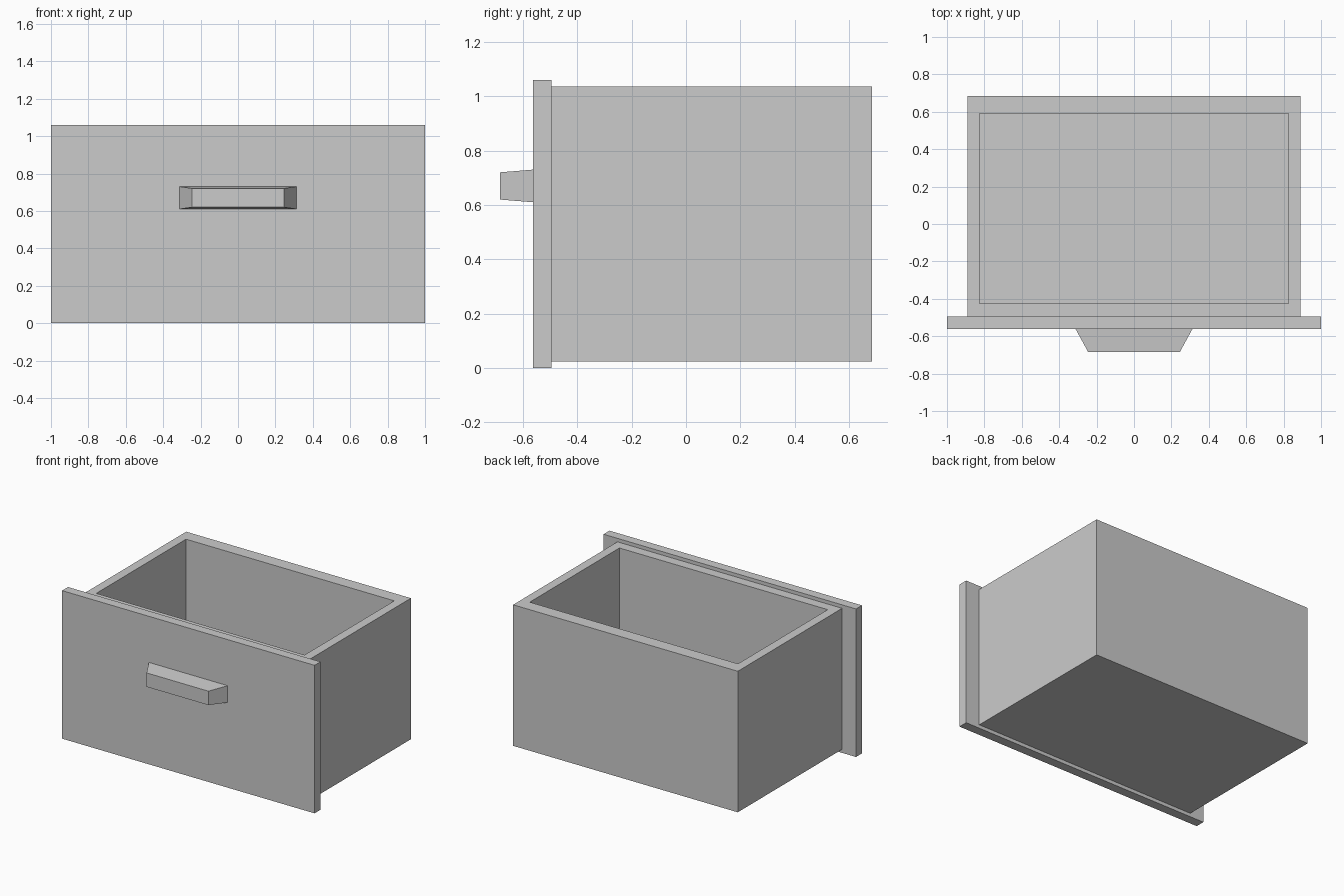
import bpy
import bmesh
from mathutils import Vector

if "Cube" in bpy.data.objects:
    bpy.data.objects.remove(bpy.data.objects["Cube"], do_unlink=True)

GREY = (0.6, 0.6, 0.6, 1.0)
grey = bpy.data.materials.new("plain_grey")
grey.use_nodes = True
grey.diffuse_color = GREY
grey.node_tree.nodes["Principled BSDF"].inputs["Base Color"].default_value = GREY


def box_mesh(low, high):
    """Box between two opposite corners."""
    bm = bmesh.new()
    bmesh.ops.create_cube(bm, size=1)
    low, high = Vector(low), Vector(high)
    for v in bm.verts:
        v.co = Vector([high[i] if v.co[i] > 0 else low[i] for i in range(3)])
    return bm


def finish(bm, name):
    bmesh.ops.recalc_face_normals(bm, faces=bm.faces)
    mesh = bpy.data.meshes.new(name)
    bm.to_mesh(mesh)
    bm.free()
    mesh.materials.append(grey)
    obj = bpy.data.objects.new(name, mesh)
    bpy.context.collection.objects.link(obj)


# Open drawer box: inset the top face to the rim, then sink it to the floor
bm = box_mesh((-0.89, -0.495, 0.025), (0.89, 0.685, 1.035))
top = max(bm.faces, key=lambda f: f.calc_center_median().z)
bmesh.ops.inset_individual(bm, faces=[top], thickness=0.05)
for v in top.verts:
    v.co.x = 0.825 if v.co.x > 0 else -0.825
    v.co.y = 0.59 if v.co.y > 0 else -0.425
floor = bmesh.ops.extrude_discrete_faces(bm, faces=[top])["faces"][0]
for v in floor.verts:
    v.co.z = 0.09
finish(bm, "drawer_box")

# Overhanging front panel
finish(box_mesh((-1, -0.562, 0), (1, -0.495, 1.06)), "front_panel")

# Handle block, tapering away from the panel
bm = box_mesh((-0.312, -0.685, 0.61), (0.312, -0.562, 0.73))
for v in bm.verts:
    if v.co.y < -0.6:
        v.co.x *= 0.785
        v.co.z = 0.72 if v.co.z > 0.67 else 0.62
finish(bm, "handle")
